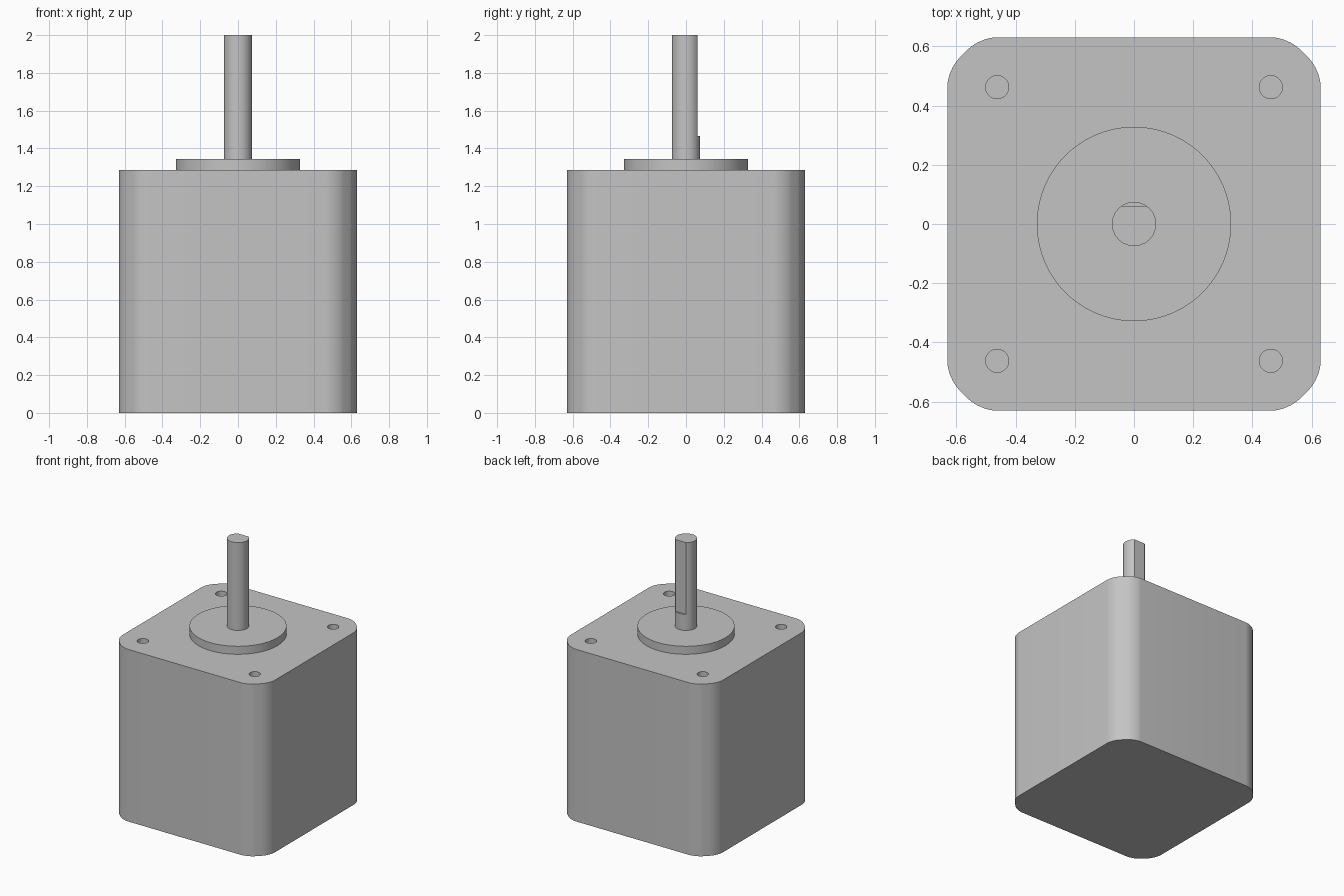
import bpy, bmesh, math
from mathutils import Matrix, Vector

cube = bpy.data.objects.get("Cube")
if cube:
    bpy.data.objects.remove(cube, do_unlink=True)

# Single flat metal colour
metal = bpy.data.materials.new("grey_metal")
metal.use_nodes = True
colour = (0.55, 0.55, 0.55, 1)
metal.diffuse_color = colour
metal.node_tree.nodes["Principled BSDF"].inputs["Base Color"].default_value = colour

BODY_TOP = 1.285
PILOT_TOP = 1.345
HALF = 0.63
HOLE_DEPTH = 0.13


def make_object(name, bm):
    bmesh.ops.recalc_face_normals(bm, faces=bm.faces)
    mesh = bpy.data.meshes.new(name)
    bm.to_mesh(mesh)
    bm.free()
    mesh.materials.append(metal)
    obj = bpy.data.objects.new(name, mesh)
    bpy.context.collection.objects.link(obj)
    return obj


def box(name, low, high, chamfers=()):
    low, high = Vector(low), Vector(high)
    bm = bmesh.new()
    place = Matrix.Translation((low + high) / 2) @ Matrix.Diagonal((*(high - low), 1))
    bmesh.ops.create_cube(bm, size=1, matrix=place)
    for width, segments in chamfers:
        upright = [e for e in bm.edges
                   if abs(e.verts[0].co.z - e.verts[1].co.z) > 0.5]
        bmesh.ops.bevel(bm, geom=upright, offset=width, offset_type='OFFSET',
                        segments=segments, profile=0.5, affect='EDGES')
    return make_object(name, bm)


def cylinder(name, radius, bottom, top, x=0, y=0, sides=64):
    bm = bmesh.new()
    bmesh.ops.create_cone(bm, cap_ends=True, segments=sides, radius1=radius,
                          radius2=radius, depth=top - bottom,
                          matrix=Matrix.Translation((x, y, (bottom + top) / 2)))
    return make_object(name, bm)


def cut(target, cutter):
    mod = target.modifiers.new("cut", 'BOOLEAN')
    mod.operation = 'DIFFERENCE'
    mod.solver = 'EXACT'
    mod.object = cutter
    cutter.hide_render = True
    bpy.context.view_layer.objects.active = target
    bpy.ops.object.modifier_apply(modifier=mod.name)
    bpy.data.objects.remove(cutter, do_unlink=True)


# Housing: chamfered corners, then each chamfer edge rounded
housing = box("motor_housing", (-HALF, -HALF, 0), (HALF, HALF, BODY_TOP),
              chamfers=[(0.11, 1), (0.055, 8)])

# Four blind mounting holes
for sx in (-1, 1):
    for sy in (-1, 1):
        cut(housing, cylinder("hole_cutter", 0.039, BODY_TOP - HOLE_DEPTH,
                              BODY_TOP + 0.1, sx * 0.462, sy * 0.462, 32))

# Raised round boss around the shaft
boss = cylinder("pilot_boss", 0.328, BODY_TOP, PILOT_TOP, sides=96)

# Shaft with a flat along the rear of its upper part
shaft = cylinder("output_shaft", 0.0745, PILOT_TOP, 2)
cut(shaft, box("flat_cutter", (-0.2, 0.06, 1.465), (0.2, 0.2, 2.1)))

# Smooth round walls, crisp rims
for part in (housing, boss, shaft):
    bpy.ops.object.select_all(action='DESELECT')
    part.select_set(True)
    bpy.context.view_layer.objects.active = part
    bpy.ops.object.shade_smooth_by_angle(angle=math.radians(25))
